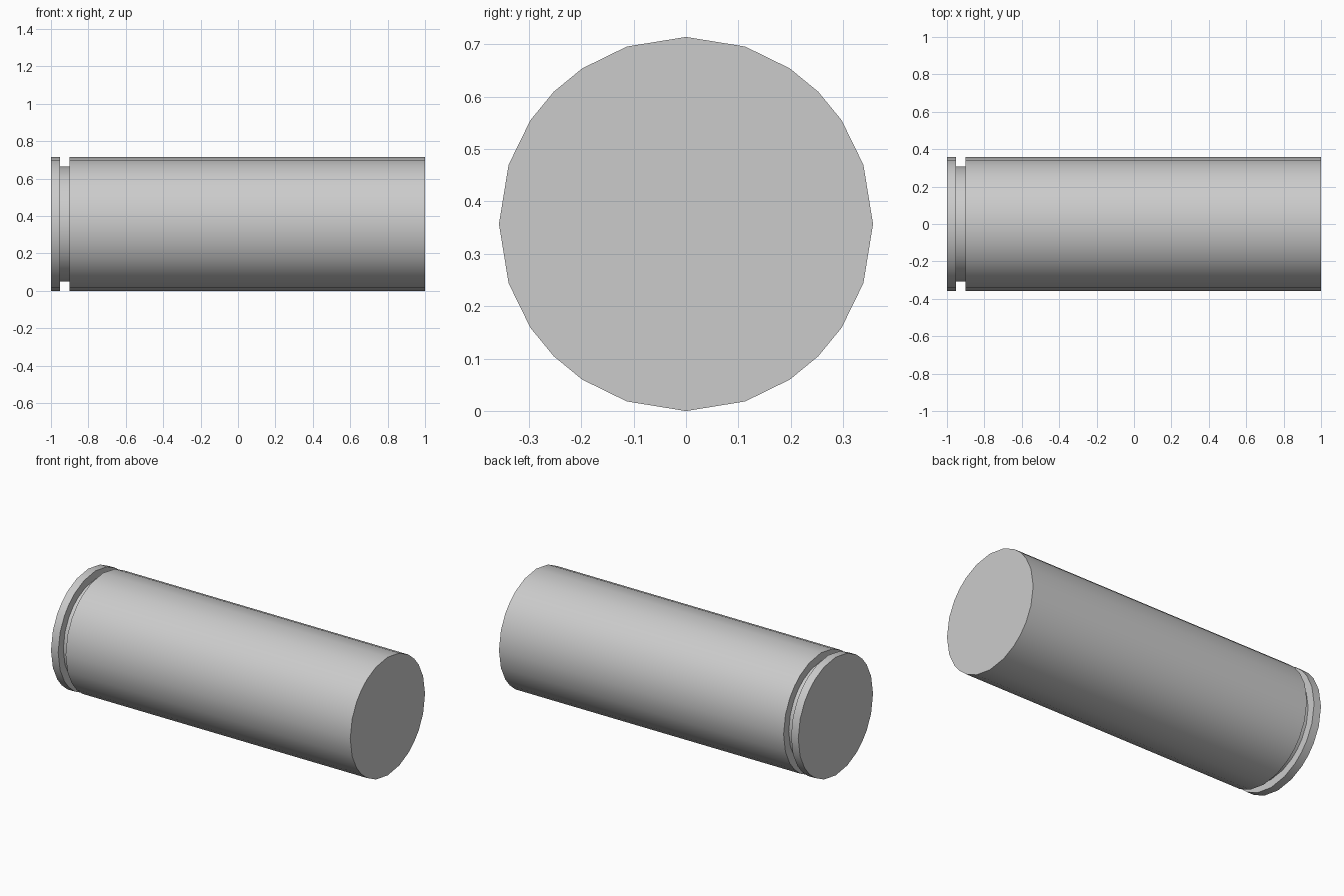
import bpy, bmesh, math

if "Cube" in bpy.data.objects:
    bpy.data.objects.remove(bpy.data.objects["Cube"])

R, GROOVE_R = 0.357, 0.308
# (x, radius) stations along the axis, with a square groove near the left end
PROFILE = [(-1, R), (-0.952, R), (-0.952, GROOVE_R),
           (-0.902, GROOVE_R), (-0.902, R), (1, R)]

# 24 sides, spaced like a square grid rounded into a circle
eighths = [math.atan(k / 3) for k in (-3, -2, -1, 0, 1, 2)]
angles = [q * math.pi / 2 + a for q in range(4) for a in eighths]

# Lathe the profile around the x axis
bm = bmesh.new()
rings = [[bm.verts.new((x, r * math.cos(a), R + r * math.sin(a))) for a in angles]
         for x, r in PROFILE]
n = len(angles)
for r0, r1 in zip(rings, rings[1:]):
    for i in range(n):
        j = (i + 1) % n
        bm.faces.new((r0[i], r0[j], r1[j], r1[i]))

# Flat end caps
bm.faces.new(rings[0])
bm.faces.new(rings[-1])
bmesh.ops.recalc_face_normals(bm, faces=bm.faces)

mesh = bpy.data.meshes.new("grooved_cylinder")
bm.to_mesh(mesh)
bm.free()
body = bpy.data.objects.new("grooved_cylinder", mesh)
bpy.context.collection.objects.link(body)

# Smooth sides, sharp rims
bpy.context.view_layer.objects.active = body
body.select_set(True)
bpy.ops.object.shade_smooth_by_angle(angle=math.radians(30))
